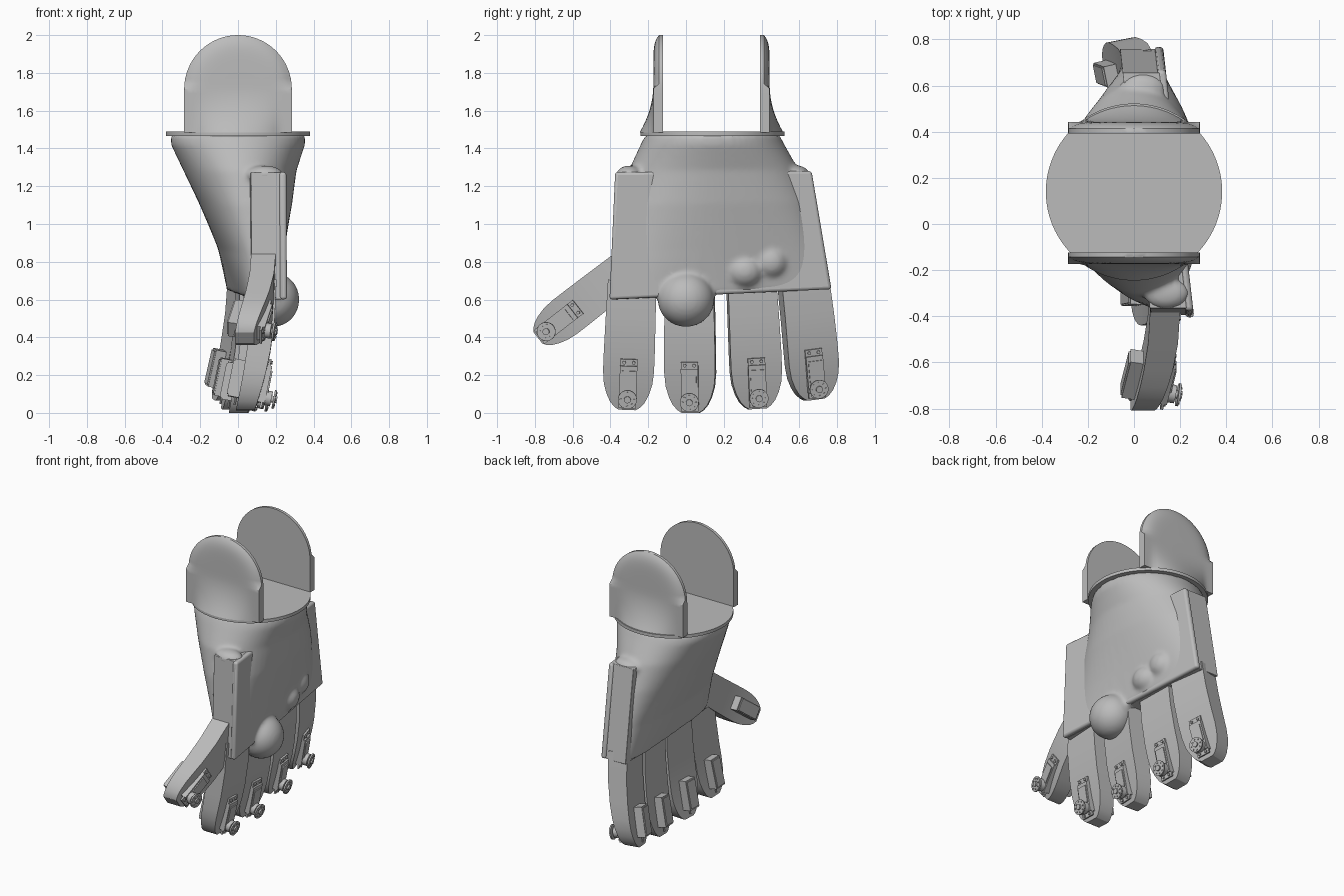
import bpy, bmesh, math
from mathutils import Matrix, Vector

if "Cube" in bpy.data.objects:
    bpy.data.objects.remove(bpy.data.objects["Cube"])

grey = bpy.data.materials.new("plain_grey")
grey.use_nodes = True
grey.diffuse_color = (0.5, 0.5, 0.5, 1)
grey.node_tree.nodes["Principled BSDF"].inputs["Base Color"].default_value = (0.5, 0.5, 0.5, 1)


def finish(name, bm, smooth=None, bevel=0):
    bmesh.ops.recalc_face_normals(bm, faces=bm.faces)
    me = bpy.data.meshes.new(name)
    bm.to_mesh(me)
    bm.free()
    me.materials.append(grey)
    ob = bpy.data.objects.new(name, me)
    bpy.context.collection.objects.link(ob)
    if bevel:
        mod = ob.modifiers.new("bevel", 'BEVEL')
        mod.width, mod.segments = bevel, 3
    if smooth:
        bpy.ops.object.select_all(action='DESELECT')
        ob.select_set(True)
        bpy.context.view_layer.objects.active = ob
        bpy.ops.object.shade_smooth_by_angle(angle=math.radians(smooth))
    return ob


def loft(bm, rings):
    """Closed skin through a list of point rings."""
    vs = [[bm.verts.new(p) for p in ring] for ring in rings]
    n = len(vs[0])
    for a, b in zip(vs, vs[1:]):
        for i in range(n):
            j = (i + 1) % n
            bm.faces.new((a[i], a[j], b[j], b[i]))
    bm.faces.new(vs[0])
    bm.faces.new(vs[-1])


def box(bm, lo, hi, m):
    lo, hi = Vector(lo), Vector(hi)
    mat = m @ Matrix.Translation((lo + hi) / 2) @ Matrix.Diagonal((*(hi - lo), 1))
    bmesh.ops.create_cube(bm, size=1, matrix=mat)


def rod(bm, r, depth, m, sides=20):
    bmesh.ops.create_cone(bm, cap_ends=True, segments=sides, radius1=r, radius2=r,
                          depth=depth, matrix=m)


def blob(bm, centre, size):
    bmesh.ops.create_uvsphere(bm, u_segments=32, v_segments=20, radius=1,
                              matrix=Matrix.Translation(centre) @ Matrix.Diagonal((*size, 1)))


def palm_x(y):
    """Middle of the slightly turned palm plane."""
    return 0.15 - 0.115 * (y + 0.38)


# Palm skin: round at the wrist, flattening toward the knuckles
sections = [  # z, y centre, y half, x centre, x half, squareness
    (1.47, 0.14, 0.355, 0.0, 0.355, 2),
    (1.42, 0.14, 0.38, 0.0, 0.355, 2),
    (1.28, 0.145, 0.45, 0.01, 0.30, 2),
    (1.10, 0.155, 0.50, 0.04, 0.245, 2.2),
    (0.85, 0.17, 0.54, 0.07, 0.165, 2.6),
    (0.61, 0.185, 0.56, 0.085, 0.105, 4),
]
rings = []
for z, yc, a, xc, b, n in sections:
    t = (1.47 - z) / 0.86
    ring = []
    for i in range(64):
        q = math.tau * i / 64
        c, s = math.cos(q), math.sin(q)
        dx = b * math.copysign(abs(c) ** (2 / n), c)
        dy = a * math.copysign(abs(s) ** (2 / n), s)
        ring.append((xc + dx - 0.115 * t * dy, yc + dy, z + 0.04 * t * (dy + 0.55)))
    rings.append(ring)
bm = bmesh.new()
loft(bm, rings)
blob(bm, (0.185, 0.0, 0.6), (0.14, 0.15, 0.145))      # thumb-side pad
blob(bm, (0.15, 0.31, 0.75), (0.09, 0.10, 0.09))      # small pads
blob(bm, (0.14, 0.45, 0.80), (0.08, 0.09, 0.09))
for y in (-0.30, 0.585):                              # humps over the side plates
    blob(bm, (palm_x(y), y, 1.26), (0.10, 0.07, 0.05))
palm = finish("palm_skin", bm)
mod = palm.modifiers.new("blend", 'REMESH')
mod.mode, mod.voxel_size, mod.use_smooth_shade = 'VOXEL', 0.013, True
mod = palm.modifiers.new("soften", 'SMOOTH')
mod.factor, mod.iterations = 0.5, 8


# Palm core and front rim: two flat plates sharing one outline
def plate(name, near, far, inset, bevel):
    outline = [(-0.375 + inset, 1.275), (0.665 - inset, 1.28),
               (0.77 - inset, 0.655), (-0.405 + inset, 0.60)]
    b = bmesh.new()
    loft(b, [[(palm_x(y) + off, y, z) for y, z in outline] for off in (near, far)])
    finish(name, b, 40, bevel)


plate("palm_core", -0.08, 0.08, 0.01, 0.004)
plate("palm_rim", 0.07, 0.108, 0, 0.015)

# Wrist disc
bm = bmesh.new()
rod(bm, 0.382, 0.022, Matrix.Translation((0, 0.14, 1.478)), 96)
finish("wrist_disc", bm, 40)

# Wrist tabs: flat inside, arched on top, flaring out to the disc edge below
W, Z0, ZA = 0.285, 1.485, 1.715
zs = [Z0 + (ZA - Z0) * i / 10 for i in range(10)]
zs += [ZA + W * math.sin(math.pi / 2 * i / 16) for i in range(17)]
for name, side in (("front_tab", -1), ("back_tab", 1)):
    rings = []
    for z in zs:
        up = max(z - ZA, 0)
        w = max(math.sqrt(max(W * W - up * up, 0)), 0.002)
        flare = max(0, 1 - (z - Z0) / 0.25) ** 2
        inner, outer = [], []
        for i in range(25):
            x = w * (i / 12 - 1)
            r = math.hypot(x, up) / W
            flat = 0.308 - (0.03 * r ** 8 if up else 0)
            rim = max(math.sqrt(0.38 ** 2 - x * x), 0.262)
            d = flat + max(rim - flat, 0) * flare
            inner.append((x, 0.135 + side * 0.258, z))
            outer.append((x, 0.135 + side * d, z))
        rings.append(inner + outer[::-1])
    bm = bmesh.new()
    loft(bm, rings)
    finish(name, bm, 40)

# Fingers, each with a motor through its tip
BEND = 0.10
TAPER = [(0, 0.95), (0.3, 0.98), (0.55, 1), (0.7, 1), (0.8, 0.95), (0.88, 0.83),
         (0.94, 0.68), (0.98, 0.5), (1, 0.34)]


def finger(name, base, fan, yaw, length, half):
    m = Matrix.Translation(base) @ Matrix.Rotation(yaw, 4, 'Z') @ Matrix.Rotation(fan, 4, 'X')
    rings = []
    for t, k in TAPER:
        x, v, w = -BEND * t * t, half * k, 0.065 - 0.015 * t ** 3
        rings.append([m @ Vector((x + sx * w, sy * v, -t * length))
                      for sx, sy in ((-1, -1), (1, -1), (1, 1), (-1, 1))])
    b = bmesh.new()
    loft(b, rings)
    finish(name, b, 25)

    # Motor: body, mounting ears, gear cover, round horn with screws
    t = 1 - 0.15 / length
    s = m @ Matrix.Translation((-BEND * t * t, 0, -t * length)) @ Matrix.Rotation(0.2, 4, 'Y')
    turn = Matrix.Rotation(math.pi / 2, 4, 'Y')
    b = bmesh.new()
    box(b, (-0.115, -0.046, -0.1), (0.085, 0.046, 0.1), s)
    box(b, (-0.122, -0.04, -0.09), (-0.114, 0.04, 0.09), s)
    box(b, (0.062, -0.046, -0.13), (0.074, 0.046, 0.135), s)
    box(b, (0.084, -0.036, -0.04), (0.092, 0.036, 0.075), s)
    hub = s @ Matrix.Translation((0.1, 0, -0.07)) @ turn
    rod(b, 0.04, 0.03, hub)
    rod(b, 0.018, 0.07, hub @ Matrix.Translation((0, 0, 0.01)))
    rod(b, 0.05, 0.01, hub @ Matrix.Translation((0, 0, 0.03)), 28)
    for i in range(8):
        rod(b, 0.005, 0.006, hub @ Matrix.Rotation(math.tau * i / 8, 4, 'Z')
            @ Matrix.Translation((0.036, 0, 0.037)), 8)
    for z in (-0.115, 0.118):
        for y in (-0.025, 0.025):
            rod(b, 0.009, 0.012, s @ Matrix.Translation((0.077, y, z)) @ turn, 10)
    rod(b, 0.006, 0.05, s @ Matrix.Translation((-0.07, 0, -0.115)), 8)   # cable stub
    finish(name + "_motor", b, 35)


for name, y, fan, yaw, length in (
        ("index_finger", -0.285, -0.04, 0.0, 0.685),
        ("middle_finger", 0.02, 0.0, -0.05, 0.70),
        ("ring_finger", 0.345, 0.06, 0.08, 0.68),
        ("little_finger", 0.62, 0.13, 0.2, 0.635)):
    finger(name, (palm_x(y), y, 0.70), fan, yaw, length, 0.135)
finger("thumb", (0.135, -0.31, 0.765), -0.91, 0.0, 0.60, 0.11)
